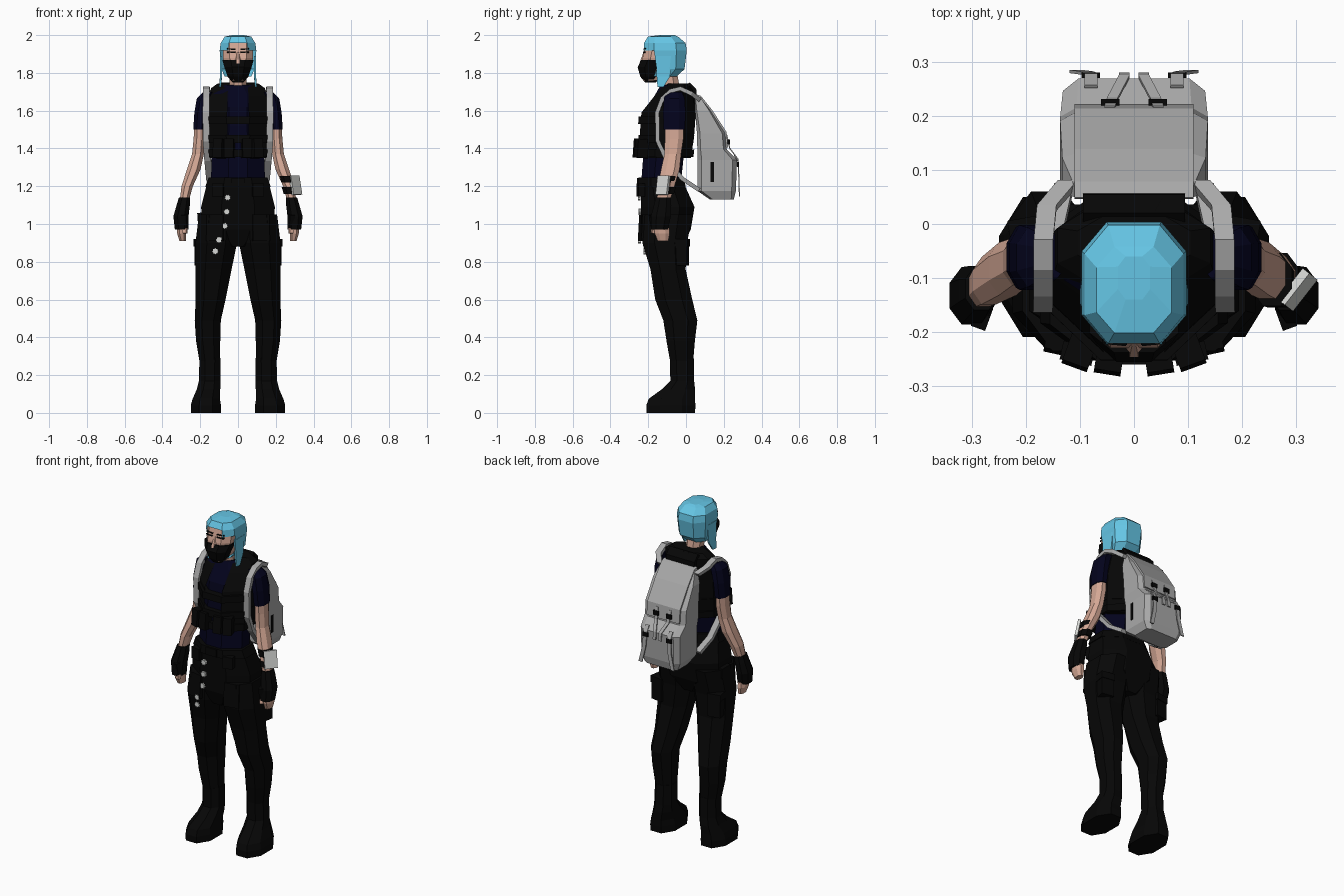
import bpy
import bmesh
from math import radians
from mathutils import Vector, Euler

if "Cube" in bpy.data.objects:
    bpy.data.objects.remove(bpy.data.objects["Cube"], do_unlink=True)

UNIT = 0.01  # all sizes below are in hundredths of a unit
SIDES = (("left", 1), ("right", -1))


def material(name, red, green, blue):
    mat = bpy.data.materials.new(name)
    mat.use_nodes = True
    mat.diffuse_color = (red, green, blue, 1)
    mat.node_tree.nodes["Principled BSDF"].inputs["Base Color"].default_value = (red, green, blue, 1)
    return mat


black = material("black cloth", .002, .002, .002)
navy = material("navy shirt", .001, .001, .012)
skin = material("skin", .66, .39, .3)
blue = material("blue headscarf", .13, .56, .78)
grey = material("grey canvas", .4, .4, .4)
pale = material("pale metal", .68, .69, .67)


def finish(name, bm, mat):
    """Scale the mesh, fix its normals and link it as a flat shaded object."""
    bmesh.ops.scale(bm, vec=(UNIT, UNIT, UNIT), verts=bm.verts)
    bmesh.ops.recalc_face_normals(bm, faces=bm.faces)
    mesh = bpy.data.meshes.new(name)
    bm.to_mesh(mesh)
    bm.free()
    mesh.materials.append(mat)
    obj = bpy.data.objects.new(name, mesh)
    bpy.context.collection.objects.link(obj)
    return obj


def skin_rings(bm, rings):
    """Bridge consecutive rings of vertices and cap both ends."""
    count = len(rings[0])
    for low, high in zip(rings, rings[1:]):
        for i in range(count):
            j = (i + 1) % count
            bm.faces.new((low[i], low[j], high[j], high[i]))
    bm.faces.new(rings[0])
    bm.faces.new(rings[-1])


def loft(name, mat, sections, flat=.45, side=1, cut=None):
    """Eight-sided level rings (x, y, z, half width, half depth)."""
    bm = bmesh.new()
    corners = ((1, -flat), (1, flat), (flat, 1), (-flat, 1),
               (-1, flat), (-1, -flat), (-flat, -1), (flat, -1))
    rings = [[bm.verts.new((side * (x + u * w), y + v * d, z)) for u, v in corners]
             for x, y, z, w, d in sections]
    skin_rings(bm, rings)
    if cut:
        doomed = [f for f in bm.faces if cut(f.calc_center_median())]
        bmesh.ops.delete(bm, geom=doomed, context="FACES")
    return finish(name, bm, mat)


def box(name, mat, centre, size, turn=(0, 0, 0), side=1):
    bm = bmesh.new()
    bmesh.ops.create_cube(bm, size=1)
    rot = Euler([radians(a) for a in turn])
    for v in bm.verts:
        p = rot.to_matrix() @ (v.co * Vector(size)) + Vector(centre)
        v.co = (side * p.x, p.y, p.z)
    return finish(name, bm, mat)


def ribbon(name, mat, path, width, thick, side=1):
    """Flat strap that follows a path, its width kept along x."""
    bm = bmesh.new()
    points = [Vector(p) for p in path]
    across = Vector((width / 2, 0, 0))
    rings = []
    for i, p in enumerate(points):
        along = points[min(i + 1, len(points) - 1)] - points[max(i - 1, 0)]
        out = along.cross(across).normalized() * thick / 2
        corners = (p + across + out, p + across - out, p - across - out, p - across + out)
        rings.append([bm.verts.new((side * c.x, c.y, c.z)) for c in corners])
    skin_rings(bm, rings)
    return finish(name, bm, mat)


# Head, face covering and headscarf
loft("neck", skin, [(0, -8, 170, 4.5, 5), (0, -10, 182, 4.5, 5)])
loft("head", skin, [(0, -17, 176, 4, 5.5), (0, -15, 181, 6.5, 8), (0, -13.5, 188, 8, 9.5),
                    (0, -12, 197, 8, 9)], flat=.55)
loft("nose", skin, [(0, -22.5, 185, 1.8, 2.2), (0, -21.5, 191, .8, 1)])
loft("face_mask", black, [(0, -18.8, 175, 3, 3), (0, -19, 178, 5.5, 5.2), (0, -18.8, 183, 7.2, 6.8),
                          (0, -17.2, 186.8, 8.3, 6.6)])
loft("headscarf", blue, [(0, -13, 178, 7, 8), (0, -10.5, 182, 8.8, 9.7), (0, -11, 191.8, 9.7, 11.4),
                         (0, -11.2, 195.8, 9.2, 11), (0, -12.2, 199.2, 7, 8), (0, -10, 200, 3, 4)],
     flat=.52, cut=lambda c: c.y < -15 and (c.z < 190 or c.z < 195 and abs(c.x) < 1))
for label, s in SIDES:
    loft(label + "_scarf_tail", blue, [(9.5, -13.5, 172.5, .5, 1.6), (9, -12, 178, .6, 3.5),
                                       (9, -11.5, 189, .6, 4.5)], flat=.8, side=s)
    box(label + "_eye", black, (3.6, -22, 191), (4.4, .9, .8), (0, 0, 6), s)
    box(label + "_eyebrow", black, (3.6, -21.8, 192.6), (4.6, .9, .7), (0, -3, 6), s)

# Shirt and sleeves
loft("shirt", navy, [(0, -13.3, 121, 14.3, 10.5), (0, -12, 135, 14, 10.7), (0, -10, 152, 13.5, 12),
                     (0, -9, 162, 13.5, 11.5), (0, -7, 169, 13, 9), (0, -7.5, 173.5, 7, 6)], flat=.36)
for label, s in SIDES:
    loft(label + "_sleeve", navy, [(20.5, -6.2, 150, 3.2, 5.6), (19.8, -6.2, 159, 3.3, 6),
                                   (18, -6.2, 166.5, 3.8, 5.5), (15.5, -6, 169.8, 3, 4)], side=s)

# Vest with an open centre, bands and pouches
loft("vest", black, [(0, -10.7, 135, 15, 13.4), (0, -10, 148, 15.3, 14.4), (0, -9.2, 159, 15.4, 14.4),
                     (0, -5.5, 168, 15, 11), (0, -4, 172, 14.2, 8.8), (0, -3.5, 174.5, 10.5, 6)],
     flat=.37, cut=lambda c: abs(c.x) < 1 and c.y < -9)
for z in (135.5, 143, 153):
    loft("vest_band", black, [(0, -10.7, z, 15.4, 14.6), (0, -10.4, z + 4, 15.6, 14.8)], flat=.4)
ribbon("vest_collar", black, [(0, -1, 171), (0, 2, 174), (0, 4.5, 171), (0, 5, 164)], 19, 2)
for label, s in SIDES:
    for x in (4.5, 10):
        box(label + "_vest_pouch", black, (x, -25.5 + x / 5, 140), (5, 6, 10), (-4, 0, x * 2), s)

# Trousers, belt and pockets
loft("trouser_hips", black, [(0, -11, 88, 6, 9), (0, -10.5, 97, 19, 13), (0, -9.7, 109, 19.5, 14.2),
                             (0, -12, 119, 17, 12), (0, -13, 124, 15, 11)])
loft("belt", black, [(0, -12.7, 119.5, 17.4, 12.6), (0, -13.2, 124.5, 15.6, 12)])
box("belt_buckle", black, (0, -25.3, 122), (7, 1.5, 4.5))
box("hip_pouch", black, (-19.3, -8, 103), (4.2, 8, 6), (0, -4, 0))
for label, s in SIDES:
    loft(label + "_trouser_leg", black, [
        (14.8, -2.2, 25, 5.2, 5.8), (15.8, -2.8, 38, 6.4, 7.5), (16, -3, 49, 6.9, 9),
        (14.5, -6.5, 60, 7.9, 9.8), (13, -9.5, 76, 9.6, 9.3), (11.5, -11.3, 90, 11, 11.8),
        (10.5, -10, 105, 10.2, 13.6)], side=s)
    box(label + "_cargo_pocket", black, (18.2, -6, 84.5), (7.5, 14, 13), (0, 0, -10), s)
    box(label + "_cargo_flap", black, (18.2, -6, 90), (8.2, 14.8, 4), (0, 0, -10), s)
    box(label + "_front_pocket", black, (12, -22.5, 98), (9, 3.5, 14), (-3, 0, 12), s)
    box(label + "_belt_pouch", black, (10.5, -24, 118), (6, 3.5, 7), (0, 0, 12), s)

    # Boots
    loft(label + "_boot", black, [
        (17, -8, 0, 8, 12.8), (17, -8, 4, 8, 13), (16.8, -7.5, 7.5, 7.2, 12.2),
        (15.6, -4, 12.5, 6.2, 8.8), (15, -2, 17, 5.7, 6.3), (14.8, -2.2, 29, 5.6, 6.3)], side=s)

    # Arms, gloves and fingers
    loft(label + "_arm", skin, [
        (28.5, -12, 112, 2.4, 3.4), (26.9, -10.5, 120, 3, 4.4), (23.4, -8.3, 129, 3.6, 4.9),
        (21.2, -7, 137, 3.1, 4.4), (20.5, -6.3, 145, 3, 4.9), (20.4, -6.2, 152, 2.7, 5)], side=s)
    loft(label + "_glove", black, [
        (29.8, -14, 97, 3.6, 4.4), (30.2, -13.3, 104, 4, 5.3), (29, -12.4, 110, 3.5, 4.6),
        (28.3, -12, 114, 3, 4)], side=s)
    loft(label + "_fingers", skin, [
        (29.3, -12.2, 91, 1.7, 2.8), (29.8, -12.6, 95, 2.4, 4), (29.8, -13, 98, 2.6, 4)], side=s)
    box(label + "_thumb", black, (28.2, -17.3, 101.5), (2.8, 3, 7), (12, 0, 20), s)
    box(label + "_thumb_tip", skin, (28, -17, 97), (2, 2.2, 4), (-10, 0, 20), s)

# Wrist device on the left forearm
for x, z in ((27.2, 116), (26, 122)):
    loft("wrist_band", black, [(x + .4, -10.9, z, 3.4, 4.6), (x - .4, -10.3, z + 3.5, 3.7, 4.9)])
box("wrist_device", pale, (30.4, -12.2, 120.5), (1.6, 7.4, 10.2), (0, -11, -38))

# Hanging chain on the right thigh
for x, y, z in ((-5.5, -24.8, 114), (-6, -24.4, 106.5), (-7, -24, 99), (-10, -24.6, 91.5),
                (-12, -21.8, 85.5)):
    for spin in (0, 45):
        box("chain_link", pale, (x, y, z), (2.5, 1.4, 2.5), (0, spin + z, 0))

# Backpack body, side stripe and flap
loft("backpack_body", grey, [
    (0, 19, 113, 11, 6.3), (0, 16.2, 117.5, 13, 10.2), (0, 16.5, 134, 13.2, 10.5),
    (0, 13.8, 139.5, 13.7, 7.8), (0, 13.3, 148, 13.7, 7.5), (0, 9, 160, 13.3, 4.2),
    (0, 6, 168, 11, 1.3)], flat=.78)
box("backpack_side_stripe", black, (13.1, 14, 127.5), (.7, 1.8, 10.5))
ribbon("backpack_flap", grey, [(0, 4.8, 168.3), (0, 7.5, 167.5), (0, 13.5, 160), (0, 21, 148.5),
                               (0, 21.8, 140.5)], 22, 1)
for label, s in SIDES:
    # Shoulder straps
    ribbon(label + "_shoulder_strap", grey, [
        (12.3, 7.5, 165.5), (16.2, 3, 169), (16.8, -3, 171.7), (16.8, -8, 170.5),
        (16.8, -12.5, 166.5), (16.9, -15.3, 159), (16.8, -15, 144), (16, -10.3, 134),
        (15, -2, 124), (13, 7, 118)], 3.6, 2.2, s)
    # Closing straps and buckles
    ribbon(label + "_flap_strap", grey, [(4.5, 21.6, 147), (4, 23.2, 140), (1.8, 27.4, 134.5),
                                         (1.8, 27.8, 130)], 2, .6, s)
    ribbon(label + "_pocket_strap", grey, [(8, 25.5, 136.5), (8, 27.6, 133), (8.6, 28, 124),
                                           (10.8, 28.3, 114.5)], 2.4, .6, s)
    box(label + "_flap_buckle", black, (4.4, 22.6, 143.5), (3.4, 1.2, 2.6), (0, 0, 0), s)
    box(label + "_pocket_buckle", black, (8, 27.6, 131.5), (3.4, 1, 2.6), (0, 0, 0), s)
